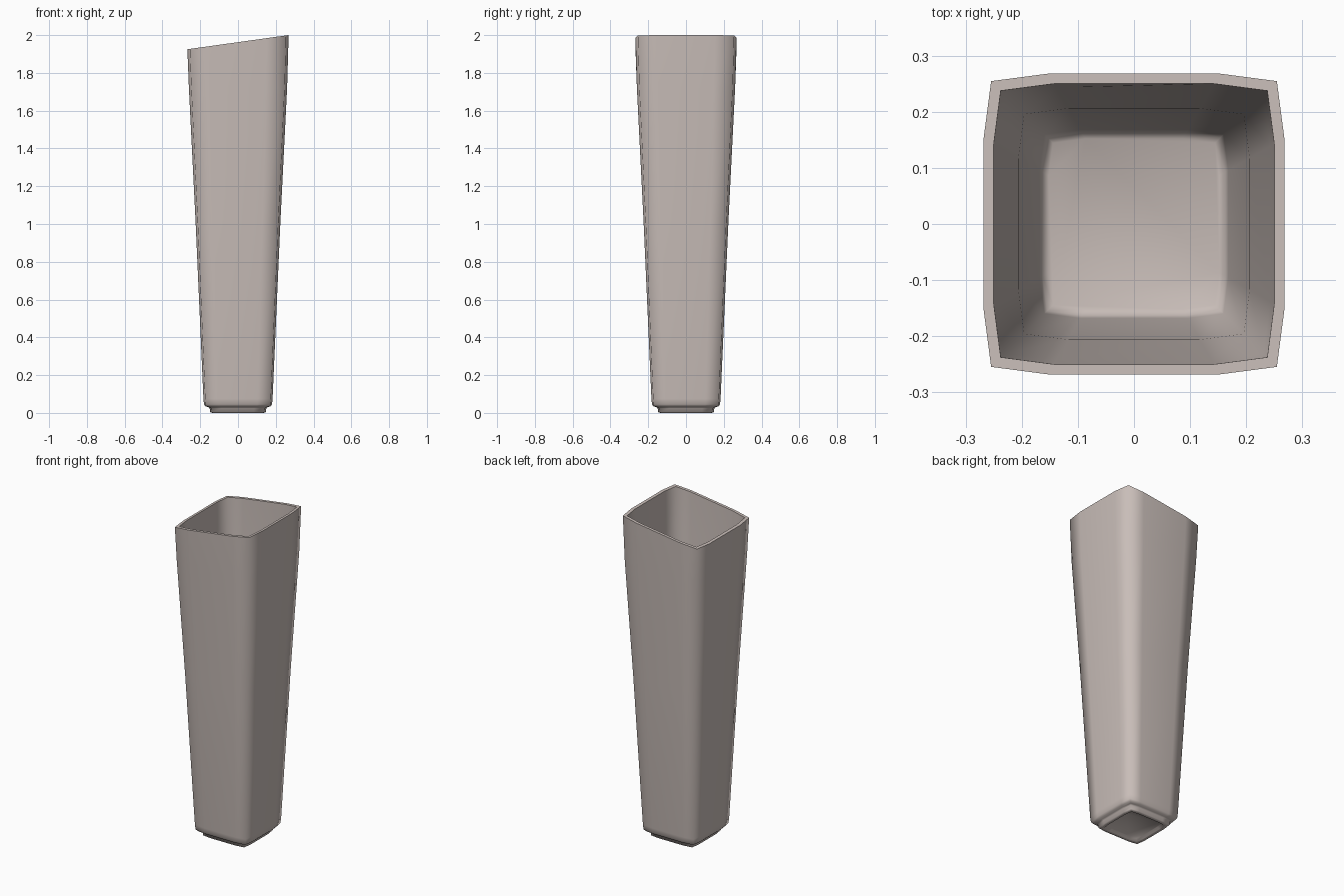
import bpy, bmesh

if "Cube" in bpy.data.objects:
    bpy.data.objects.remove(bpy.data.objects["Cube"])

clay = bpy.data.materials.new("warm_grey_ceramic")
clay.diffuse_color = (0.58, 0.51, 0.48, 1)
clay.use_nodes = True
clay.node_tree.nodes["Principled BSDF"].inputs["Base Color"].default_value = clay.diffuse_color


def section(h):
    """Bulged square with soft corners, half width h, counter-clockwise."""
    corner = [(h, 0.57 * h), (0.95 * h, 0.95 * h), (0.57 * h, h)]
    pts = []
    for _ in range(4):
        pts += corner
        corner = [(-y, x) for x, y in corner]
    return pts


# Profile from the recess under the foot, up the outside, down the inside
# (half width, height, slanted rim or not)
profile = [
    (0.115, 0.015, False), (0.125, 0.002, False), (0.135, 0.0, False),
    (0.148, 0.004, False), (0.150, 0.025, False), (0.158, 0.031, False),
    (0.172, 0.034, False), (0.180, 0.045, False), (0.183, 0.075, False),
    (0.224, 1.00, False), (0.260, 1.72, False),
    (0.268, 2.0, True), (0.250, 2.0, True),
    (0.243, 1.72, False), (0.206, 1.00, False), (0.168, 0.09, False),
    (0.163, 0.07, False), (0.152, 0.062, False),
]

# Vase body: rings bridged along the profile
bm = bmesh.new()
rings = []
for h, z, slanted in profile:
    ring = []
    for x, y in section(h):
        drop = (0.267 - x) * 0.14 if slanted else 0
        ring.append(bm.verts.new((x, y, z - max(drop, 0))))
    rings.append(ring)
for a, b in zip(rings, rings[1:]):
    n = len(a)
    for i in range(n):
        j = (i + 1) % n
        bm.faces.new((a[i], a[j], b[j], b[i]))

# Underside and inner floor
bm.faces.new(list(reversed(rings[0])))
bm.faces.new(rings[-1])
bmesh.ops.recalc_face_normals(bm, faces=bm.faces)

mesh = bpy.data.meshes.new("square_vase")
bm.to_mesh(mesh)
bm.free()
mesh.materials.append(clay)
vase = bpy.data.objects.new("square_vase", mesh)
bpy.context.collection.objects.link(vase)

# Smooth walls with a crisp rim
bpy.context.view_layer.objects.active = vase
vase.select_set(True)
bpy.ops.object.shade_smooth_by_angle(angle=1.4)
